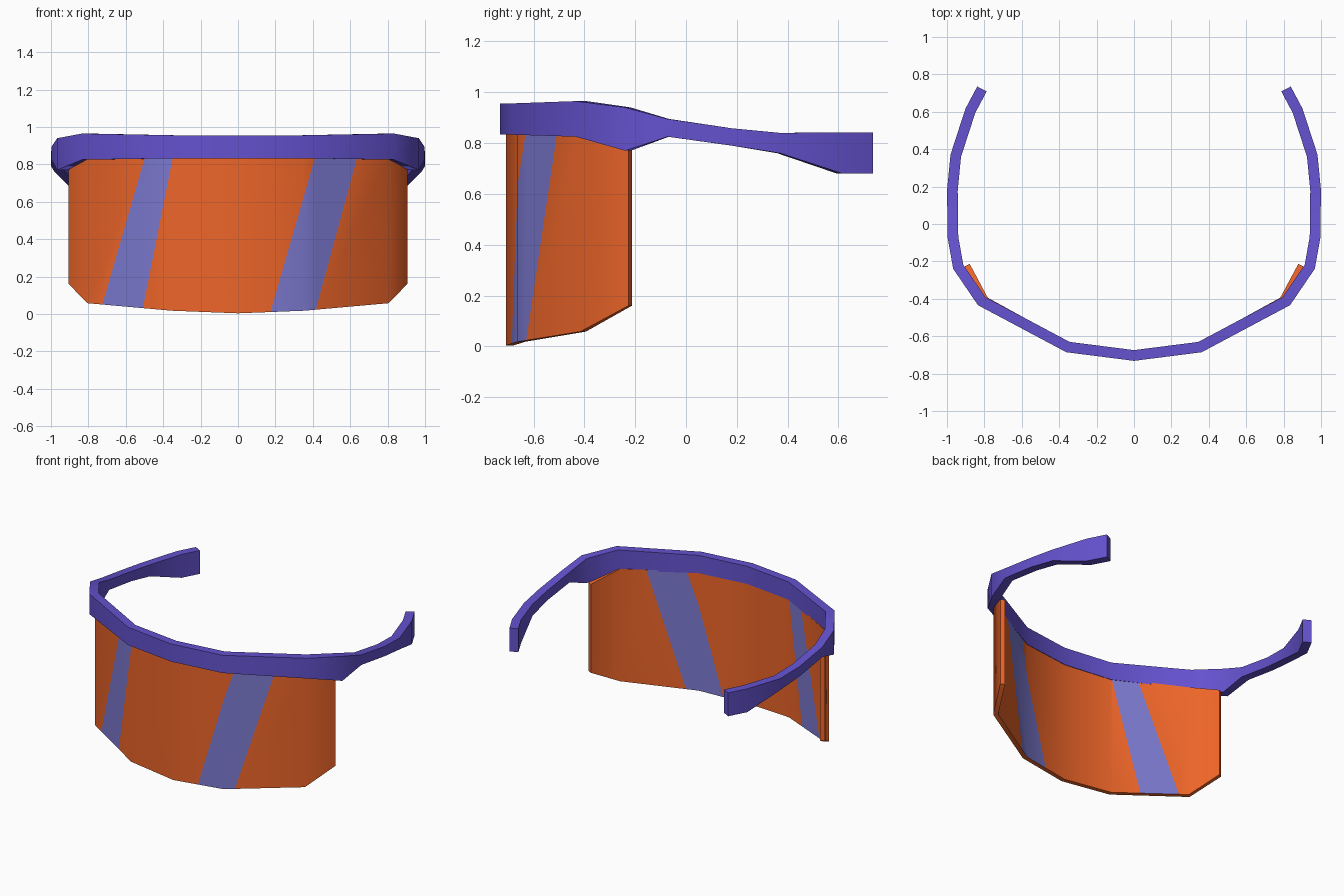
import bpy, bmesh
from mathutils import Vector
from math import radians

if "Cube" in bpy.data.objects:
    bpy.data.objects.remove(bpy.data.objects["Cube"])


def material(name, rgb):
    m = bpy.data.materials.new(name)
    m.diffuse_color = (*rgb, 1)
    m.use_nodes = True
    m.node_tree.nodes["Principled BSDF"].inputs["Base Color"].default_value = m.diffuse_color
    return m


def band(name, half, thick, mats, cuts=()):
    """Mirrored upright band. half: (x, y, z_bottom, z_top) from the centre outwards."""
    pts = [(-x, y, b, t) for x, y, b, t in half[:0:-1]] + list(half)
    xy = [Vector(p[:2]) for p in pts]
    bm = bmesh.new()
    rings = []
    for i, (x, y, b, t) in enumerate(pts):
        d1 = (xy[i] - xy[max(i - 1, 0)]).normalized()
        d2 = (xy[min(i + 1, len(xy) - 1)] - xy[i]).normalized()
        d = (d1 + d2).normalized()
        ref = d1 if d1.length else d2
        n = Vector((d.y, -d.x)) * (thick / 2 / d.dot(ref))   # mitred outward offset
        o, k = xy[i] + n, xy[i] - n
        rings.append([bm.verts.new(v) for v in
                      ((o.x, o.y, b), (o.x, o.y, t), (k.x, k.y, t), (k.x, k.y, b))])
    for r, s in zip(rings, rings[1:]):
        for j in range(4):
            bm.faces.new((r[j], s[j], s[j - 3], r[j - 3]))
    bm.faces.new(rings[0])
    bm.faces.new(rings[-1][::-1])
    bmesh.ops.recalc_face_normals(bm, faces=bm.faces)

    # slanted colour stripes: cut along planes running front to back
    def edge_x(line, z):
        top, bottom = line
        return bottom + (top - bottom) * z / 0.83
    for stripe in cuts:
        for top, bottom in stripe:
            bmesh.ops.bisect_plane(bm, geom=bm.verts[:] + bm.edges[:] + bm.faces[:],
                                   plane_co=(bottom, 0, 0),
                                   plane_no=(0.83, 0, bottom - top))
    bm.normal_update()
    for f in bm.faces:
        c = f.calc_center_median()
        if abs(f.normal.z) < 0.5:
            for left, right in cuts:
                if edge_x(left, c.z) < c.x < edge_x(right, c.z):
                    f.material_index = 1

    me = bpy.data.meshes.new(name)
    bm.to_mesh(me)
    bm.free()
    for m in mats:
        me.materials.append(m)
    ob = bpy.data.objects.new(name, me)
    bpy.context.collection.objects.link(ob)
    bpy.ops.object.select_all(action='DESELECT')
    ob.select_set(True)
    bpy.context.view_layer.objects.active = ob
    bpy.ops.object.shade_smooth_by_angle(angle=radians(40))
    return ob


purple = material("frame_purple", (0.127, 0.084, 0.62))
orange = material("lens_orange", (0.85, 0.13, 0.022))
violet = material("stripe_violet", (0.2, 0.19, 0.62))

# brow band and side arms in one sweep
band("frame", [
    (0, -0.703, 0.833, 0.955), (0.353, -0.658, 0.833, 0.956),
    (0.815, -0.412, 0.825, 0.965), (0.940, -0.228, 0.770, 0.940),
    (0.968, -0.07, 0.825, 0.895), (0.971, 0.18, 0.790, 0.858),
    (0.953, 0.365, 0.760, 0.840), (0.875, 0.605, 0.680, 0.842),
    (0.813, 0.722, 0.680, 0.842)], 0.057, [purple])

# wraparound visor with two slanted stripes, each edge as (x at top, x at bottom)
band("visor", [
    (0, -0.693, 0.004, 0.845), (0.35, -0.648, 0.018, 0.845),
    (0.793, -0.405, 0.058, 0.835), (0.892, -0.22, 0.160, 0.772)],
    0.03, [orange, violet],
    cuts=[((-0.50, -0.74), (-0.35, -0.515)), ((0.41, 0.17), (0.635, 0.41))])
